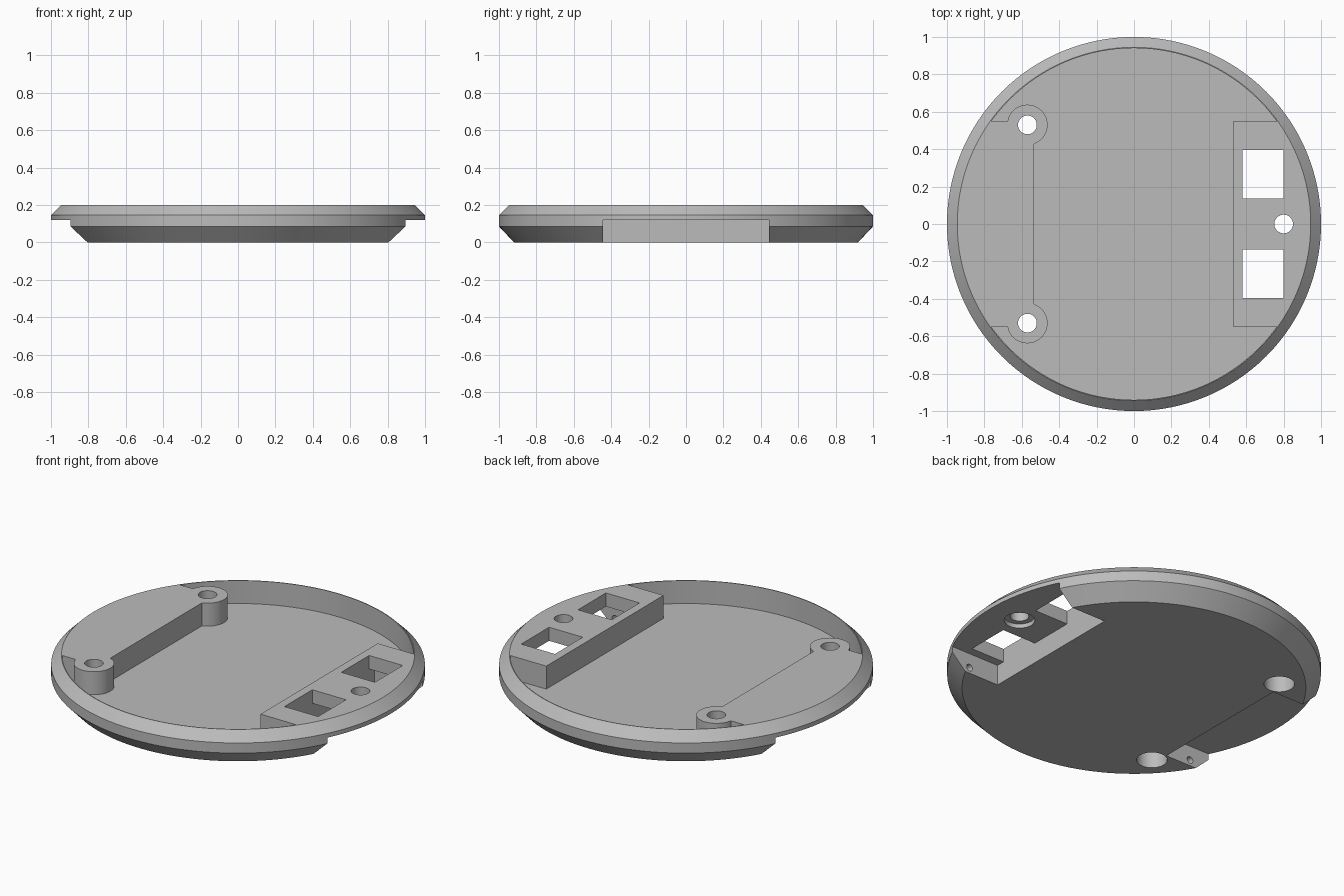
import bpy
import bmesh
from math import cos, sin, tau
from mathutils import Matrix, Vector

if "Cube" in bpy.data.objects:
    bpy.data.objects.remove(bpy.data.objects["Cube"], do_unlink=True)

SEGMENTS = 128
RIM, FLOOR, POCKET_TOP = 0.2, 0.064, 0.12

grey = bpy.data.materials.new("light_grey")
grey.use_nodes = True
grey.diffuse_color = (0.5, 0.5, 0.5, 1)
grey.node_tree.nodes["Principled BSDF"].inputs["Base Color"].default_value = (0.5, 0.5, 0.5, 1)


def make_object(name, bm):
    bmesh.ops.recalc_face_normals(bm, faces=bm.faces)
    mesh = bpy.data.meshes.new(name)
    bm.to_mesh(mesh)
    bm.free()
    mesh.materials.append(grey)
    obj = bpy.data.objects.new(name, mesh)
    bpy.context.collection.objects.link(obj)
    return obj


def lathe(name, profile, sides=SEGMENTS):
    """Solid of revolution from (radius, height) pairs, capped at both ends."""
    bm = bmesh.new()
    rings = [[bm.verts.new((r * cos(tau * i / sides), r * sin(tau * i / sides), z))
              for i in range(sides)] for r, z in profile]
    for low, high in zip(rings, rings[1:]):
        for i in range(sides):
            j = (i + 1) % sides
            bm.faces.new((low[i], low[j], high[j], high[i]))
    bm.faces.new(rings[0][::-1])
    bm.faces.new(rings[-1])
    return make_object(name, bm)


def box(name, low, high):
    low, high = Vector(low), Vector(high)
    bm = bmesh.new()
    bmesh.ops.create_cube(bm, size=1, matrix=Matrix.Translation((low + high) / 2)
                          @ Matrix.Diagonal((*(high - low), 1)))
    return make_object(name, bm)


def cylinder(name, x, y, radius, z0, z1):
    obj = lathe(name, [(radius, z0), (radius, z1)], 48)
    obj.data.transform(Matrix.Translation((x, y, 0)))
    return obj


def subtract(target, cutter):
    """Cut one solid out of another and discard the cutter."""
    cutter.hide_render = True
    mod = target.modifiers.new("cut", 'BOOLEAN')
    mod.operation, mod.solver, mod.object = 'DIFFERENCE', 'EXACT', cutter
    bpy.context.view_layer.objects.active = target
    bpy.ops.object.modifier_apply(modifier=mod.name)
    bpy.data.objects.remove(cutter, do_unlink=True)


# Chamfered disc
dish = lathe("dish_base", [(0.92, 0), (1, 0.085), (1, 0.145), (0.945, RIM)])

# Shallow well, leaving the two side platforms and the screw posts standing
well = lathe("well_cutter", [(0.94, FLOOR), (0.94, 0.3)])
subtract(well, box("left_platform", (0.53, -0.547, -0.1), (1.2, 0.547, 0.4)))
subtract(well, box("right_platform", (-1.2, -0.547, -0.1), (-0.535, 0.547, 0.4)))
for side in (-1, 1):
    subtract(well, cylinder("screw_post", -0.57, side * 0.53, 0.108, -0.1, 0.4))
subtract(dish, well)

# Pockets under both platforms, open to the outside
subtract(dish, box("left_pocket", (0.58, -0.445, -0.1), (1.2, 0.445, POCKET_TOP)))
subtract(dish, box("right_pocket", (-1.2, -0.445, -0.1), (-0.6, 0.445, POCKET_TOP)))

# Rectangular windows through the left platform
for y in (-0.265, 0.265):
    subtract(dish, box("window", (0.58, y - 0.13, 0.1), (0.8, y + 0.13, 0.3)))

# Screw holes with counterbores from below
for x, y, bore_top in ((-0.57, -0.53, 0.12), (-0.57, 0.53, 0.12), (0.8, 0, 0.145)):
    subtract(dish, cylinder("counterbore", x, y, 0.082, -0.1, bore_top))
    subtract(dish, cylinder("screw_hole", x, y, 0.05, 0.05, 0.3))

# Small pin holes in the end walls of the pockets
for x in (-0.765, 0.775):
    for side in (-1, 1):
        pin = lathe("pin_hole", [(0.02, -0.06), (0.02, 0.06)], 24)
        pin.data.transform(Matrix.Translation((x, side * 0.445, 0.035))
                           @ Matrix.Rotation(tau / 4, 4, 'X'))
        subtract(dish, pin)

# Smooth the round walls while keeping edges sharp
bpy.ops.object.select_all(action='DESELECT')
dish.select_set(True)
bpy.context.view_layer.objects.active = dish
bpy.ops.object.shade_smooth_by_angle(angle=0.4)
